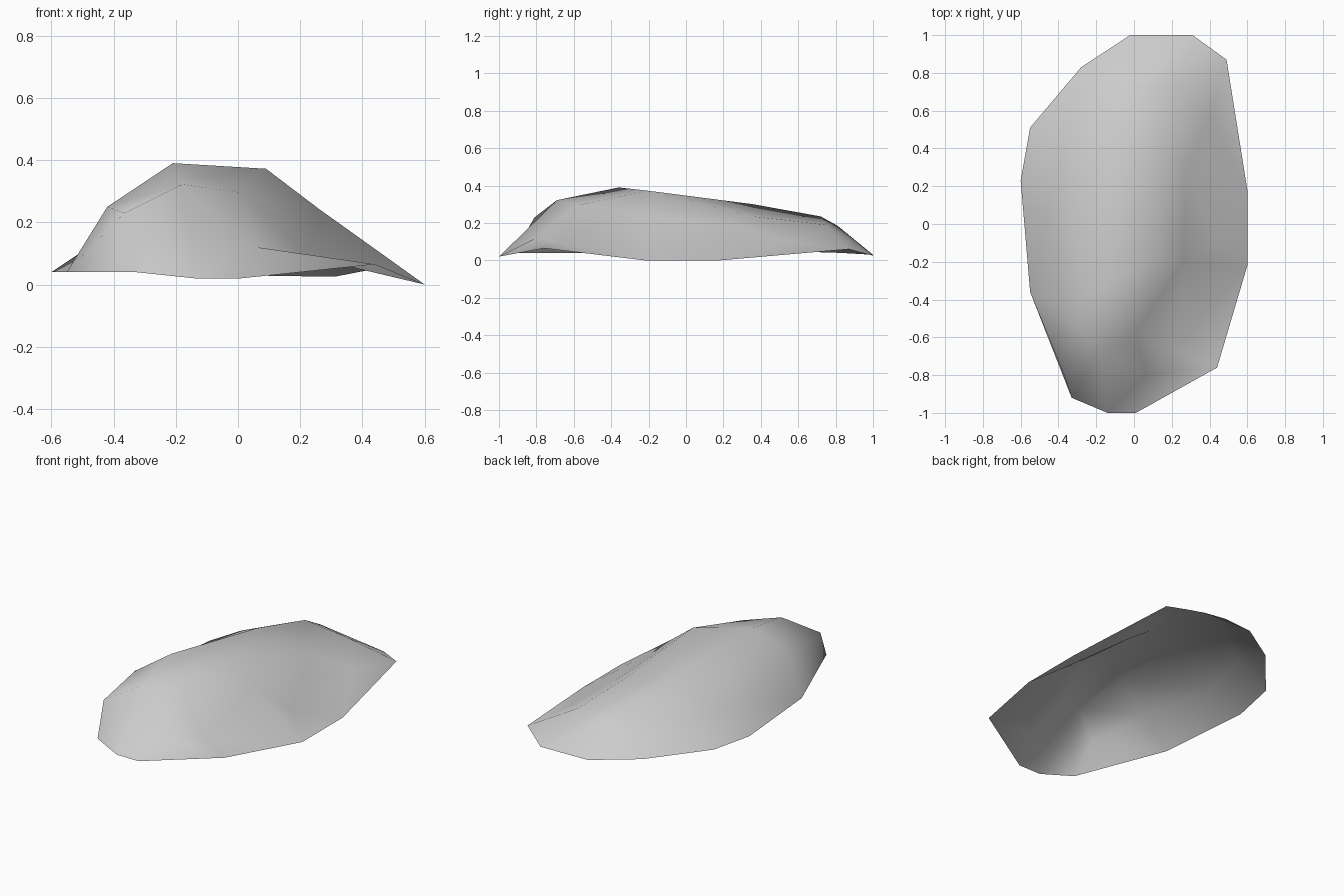
import bpy
from mathutils import Vector
from mathutils.geometry import delaunay_2d_cdt

# Remove the default cube
default_cube = bpy.data.objects.get("Cube")
if default_cube:
    bpy.data.objects.remove(default_cube, do_unlink=True)


def make_material(name, color):
    material = bpy.data.materials.new(name)
    material.use_nodes = True
    material.diffuse_color = color
    material.node_tree.nodes["Principled BSDF"].inputs["Base Color"].default_value = color
    return material


def make_height_surface(name, rim, chains, material):
    """Skin an open shell over a closed rim and several contour chains."""
    points = list(rim)
    edges = [(i, (i + 1) % len(rim)) for i in range(len(rim))]
    for chain in chains:
        start = len(points)
        points += chain
        edges += [(start + i, start + i + 1) for i in range(len(chain) - 1)]

    flat = [Vector(point[:2]) for point in points]
    verts, _, faces, sources, _, _ = delaunay_2d_cdt(flat, edges, [], 1, 1e-5)
    coords = [(v.x, v.y, points[src[0]][2]) for v, src in zip(verts, sources)]

    mesh = bpy.data.meshes.new(name)
    mesh.from_pydata(coords, [], faces)
    mesh.update()
    mesh.materials.append(material)
    for polygon in mesh.polygons:
        polygon.use_smooth = True
    shell = bpy.data.objects.new(name, mesh)
    bpy.context.collection.objects.link(shell)
    return shell


# Open lower rim, counter-clockwise from the back
rim = [
    (0.31, 1, 0.025), (-0.02, 1, 0.03), (-0.28, 0.83, 0.04),
    (-0.55, 0.51, 0.05), (-0.6, 0.23, 0.04), (-0.55, -0.36, 0.04),
    (-0.33, -0.92, 0.04), (-0.14, -1, 0.02), (0.01, -1, 0.02),
    (0.44, -0.76, 0.065), (0.6, -0.22, 0), (0.6, 0.18, 0), (0.49, 0.87, 0.06),
]

# Contours running front to back; the left crest ends at a rim corner
right_shoulder = [(-0.365, -0.81, 0.23), (-0.42, -0.42, 0.25),
                  (-0.42, 0.2, 0.16), (-0.34, 0.52, 0.165)]
right_crest = [(-0.18, -0.69, 0.322), (-0.21, -0.36, 0.39),
               (-0.12, 0.36, 0.3), (-0.04, 0.72, 0.235), (0, 0.81, 0.185)]
left_crest = [(0.01, -0.58, 0.295), (0.09, -0.2, 0.372),
              (0.185, 0.36, 0.235), (0.23, 0.745, 0.19), rim[0]]
left_slope = [(0.06, -0.8, 0.12), (0.22, -0.67, 0.09), (0.26, -0.2, 0.243),
              (0.28, 0.3, 0.18), (0.4, 0.57, 0.095)]
left_flare = [(0.44, -0.1, 0.1), (0.44, 0.25, 0.085)]

stone_grey = make_material("stone grey", (0.6, 0.6, 0.6, 1))
make_height_surface(
    "shell_mound", rim,
    [right_shoulder, right_crest, left_crest, left_slope, left_flare],
    stone_grey,
)
